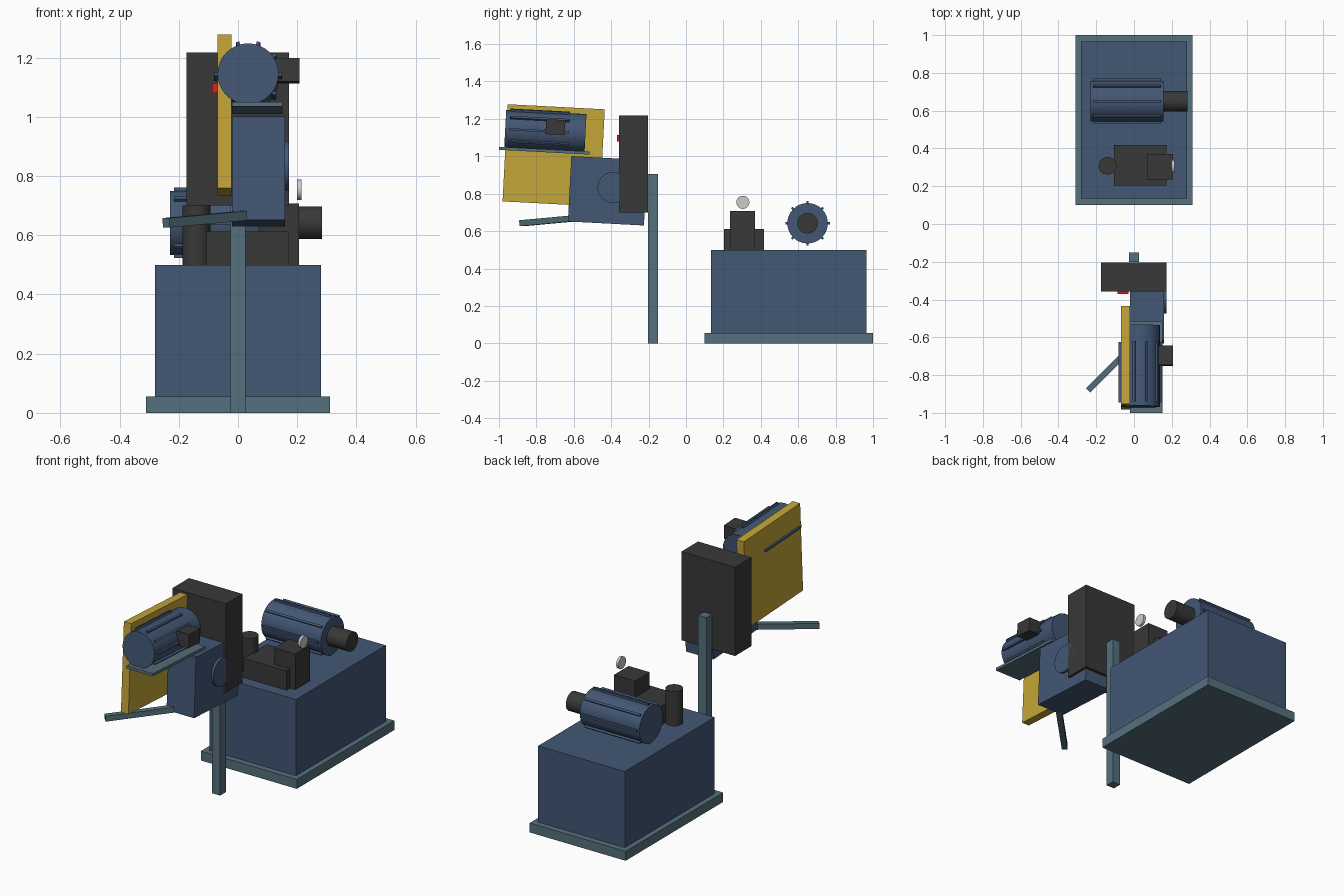
import bpy, math
from mathutils import Vector, Matrix

if "Cube" in bpy.data.objects:
    bpy.data.objects.remove(bpy.data.objects["Cube"])

TILT = math.radians(-3)


def material(name, rgb):
    m = bpy.data.materials.new(name)
    m.diffuse_color = (*rgb, 1)
    m.use_nodes = True
    m.node_tree.nodes["Principled BSDF"].inputs["Base Color"].default_value = m.diffuse_color
    return m


BLUE = material("blue_paint", (0.055, 0.095, 0.175))
TEAL = material("teal_frame", (0.09, 0.16, 0.20))
DARK = material("dark_metal", (0.04, 0.04, 0.04))
YELLOW = material("yellow_guard", (0.55, 0.38, 0.04))
RED = material("red_button", (0.6, 0.02, 0.02))
SILVER = material("silver", (0.6, 0.6, 0.6))


def box(name, center, size, mat, rot=(0, 0, 0)):
    bpy.ops.mesh.primitive_cube_add(size=1, location=center, rotation=rot)
    o = bpy.context.object
    o.name = name
    o.scale = size
    bpy.ops.object.transform_apply(location=False, rotation=False, scale=True)
    o.data.materials.append(mat)
    return o


def span(name, x, y, z, mat):
    c = [(a + b) / 2 for a, b in (x, y, z)]
    return box(name, c, [b - a for a, b in (x, y, z)], mat)


def cyl(name, center, r, length, axis, mat, verts=32):
    rot = Vector(axis).to_track_quat('Z', 'Y').to_euler()
    bpy.ops.mesh.primitive_cylinder_add(vertices=verts, radius=r, depth=length,
                                        location=center, rotation=rot)
    o = bpy.context.object
    o.name = name
    bpy.ops.object.shade_smooth_by_angle(angle=math.radians(35))
    o.data.materials.append(mat)
    return o


def ribs(name, center, axis, r, length, count):
    """Cooling ribs spaced evenly around a motor body."""
    a = Vector(axis).normalized()
    side = Vector((1, 0, 0)) if abs(a.x) < 0.5 else Vector((0, 1, 0))
    for i in range(count):
        out = Matrix.Rotation(2 * math.pi * i / count, 3, a) @ side
        m = Matrix((out, a, out.cross(a))).transposed()
        box(f"{name}_{i + 1}", Vector(center) + out * r, (0.024, length, 0.012),
            BLUE, m.to_euler())


# Power unit: base, tank, motor and coupling
span("base_plate", (-0.31, 0.31), (0.10, 1.0), (0, 0.055), TEAL)
span("oil_tank", (-0.28, 0.28), (0.135, 0.965), (0.055, 0.50), BLUE)
cyl("pump_motor", (-0.037, 0.65, 0.642), 0.108, 0.385, (1, 0, 0), BLUE)
ribs("pump_motor_rib", (-0.037, 0.65, 0.642), (1, 0, 0), 0.107, 0.36, 8)
cyl("motor_coupling", (0.213, 0.65, 0.642), 0.055, 0.14, (1, 0, 0), DARK)

# Valve block, filter and pressure gauge on the tank
span("valve_base", (-0.106, 0.172), (0.203, 0.418), (0.50, 0.612), DARK)
span("valve_block", (0.07, 0.206), (0.235, 0.37), (0.50, 0.708), DARK)
cyl("oil_filter", (-0.14, 0.308, 0.60), 0.047, 0.20, (0, 0, 1), DARK)
cyl("pressure_gauge", (0.207, 0.304, 0.754), 0.035, 0.015, (1, 0, 0), SILVER)

# Post and control cabinet
span("support_post", (-0.026, 0.026), (-0.202, -0.15), (0, 0.905), TEAL)
span("control_cabinet", (-0.174, 0.172), (-0.357, -0.204), (0.70, 1.218), DARK)
span("stop_button", (-0.087, -0.03), (-0.37, -0.355), (1.08, 1.114), RED)

# Tilted drive head: gearbox, bearing cap and belt guard
tilt = (TILT, 0, 0)
box("gearbox", (0.069, -0.419, 0.8155), (0.178, 0.407, 0.35), BLUE, tilt)
cyl("bearing_cap", (0.16, -0.39, 0.834), 0.083, 0.024, (1, 0, 0), BLUE)
box("belt_guard", (-0.046, -0.7075, 1.005), (0.048, 0.52, 0.52), YELLOW, tilt)

# Drive motor on its mounting plate
fwd = Vector((0, math.cos(TILT), math.sin(TILT)))
motor = Vector((0.034, -0.752, 1.134))
cyl("drive_motor", motor, 0.103, 0.43, fwd, BLUE)
ribs("drive_motor_rib", motor - fwd * 0.033, fwd, 0.103, 0.32, 10)
box("terminal_box", (0.165, -0.698, 1.156), (0.084, 0.103, 0.08), DARK, tilt)
box("motor_plate", (0.065, -0.758, 1.03), (0.17, 0.485, 0.016), TEAL, tilt)

# Torque arm running diagonally below the head
a, b = Vector((-0.243, -0.88, 0.642)), Vector((0.018, -0.62, 0.666))
box("torque_arm", (a + b) / 2, (0.032, (b - a).length, 0.032), TEAL,
    (b - a).to_track_quat('Y', 'Z').to_euler())
